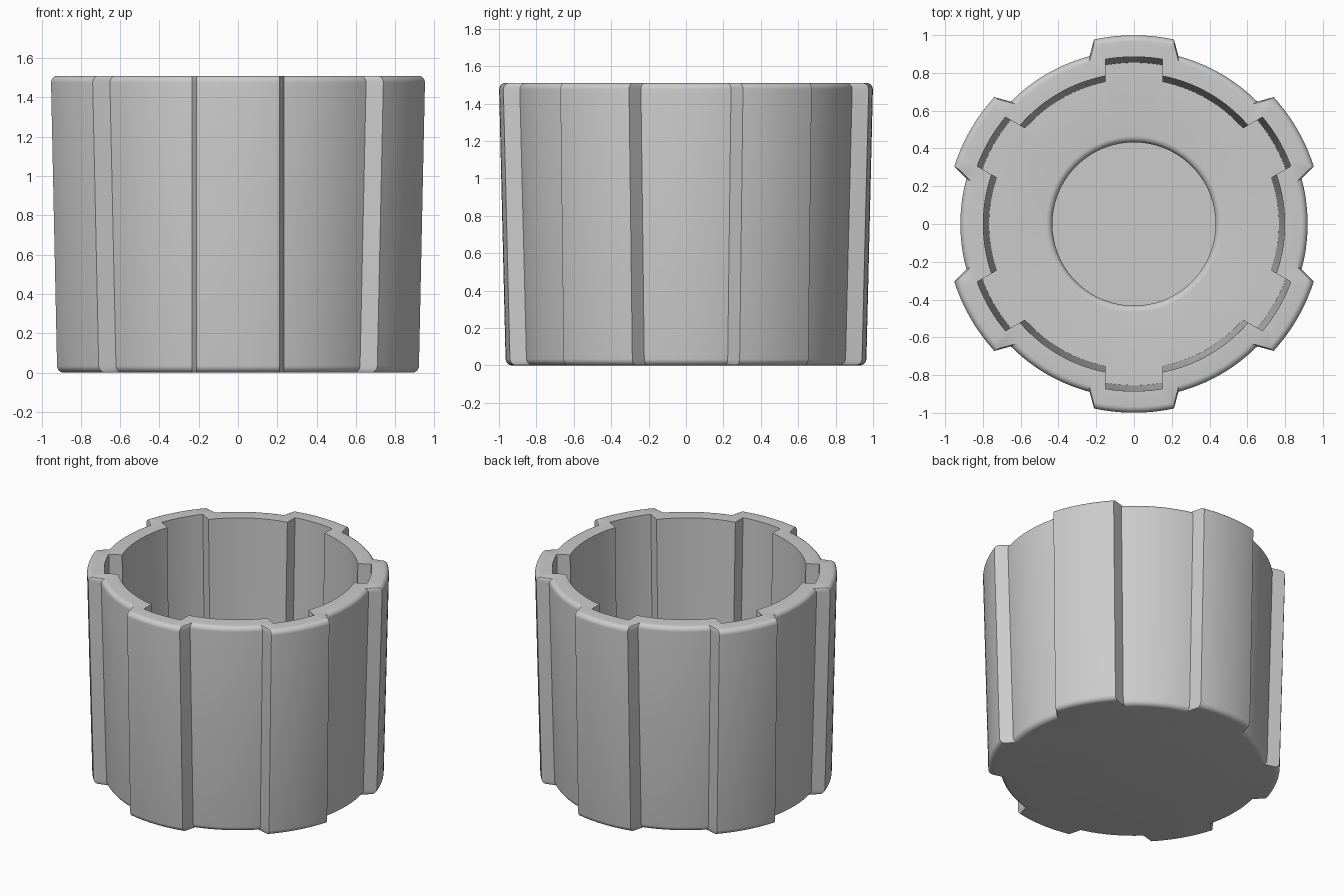
import bpy, bmesh, math

cube = bpy.data.objects.get("Cube")
if cube:
    bpy.data.objects.remove(cube, do_unlink=True)

HEIGHT, FLOOR, POCKET = 1.51, 0.22, 0.12
DRAFT = 0.036 / HEIGHT      # wall lean per unit of height
FILLET, STEPS = 0.035, 6
LOBES, LOBE_SEG, GROOVE_SEG = 6, 10, 14
COUNT = LOBES * (LOBE_SEG + GROOVE_SEG + 2)


def outline(r_lobe, r_groove, w_lobe, w_groove):
    """Closed lobed outline: raised arcs with flat flanks between lower arcs."""
    a = math.asin(w_lobe / r_lobe)
    b = math.asin(w_groove / r_groove)
    pitch = math.tau / LOBES
    pts = []
    for k in range(LOBES):
        mid = math.pi / 2 + k * pitch
        arcs = ((r_lobe, mid - a, mid + a, LOBE_SEG),
                (r_groove, mid + b, mid + pitch - b, GROOVE_SEG))
        for r, start, end, seg in arcs:
            for i in range(seg + 1):
                t = start + (end - start) * i / seg
                pts.append((r * math.cos(t), r * math.sin(t)))
    return pts


def outer(z, inset=0.0):
    d = (HEIGHT - z) * DRAFT + inset
    return outline(1.0 - d, 0.92 - d, 0.212, 0.235), z


def inner(z):
    d = (HEIGHT - z) * DRAFT
    return outline(0.885 - d, 0.798 - d, 0.15, 0.15), z


def circle(r, z):
    # Follows the outline's own angles so that the floor bridges cleanly
    pts = []
    for x, y in inner(FLOOR)[0]:
        s = r / math.hypot(x, y)
        pts.append((x * s, y * s))
    return pts, z


# Section loops from the base, up the outside, over the rim and down the inside
arc = [i / STEPS * math.pi / 2 for i in range(STEPS + 1)]
loops = [outer(FILLET * (1 - math.sin(t)), FILLET * (1 - math.cos(t))) for t in reversed(arc)]
loops += [outer(HEIGHT - FILLET * (1 - math.sin(t)), FILLET * (1 - math.cos(t))) for t in arc]
loops += [inner(HEIGHT), inner(FLOOR)]
# Round pocket in the floor with a softened lip
loops += [circle(0.432 + 0.035 * (1 - math.sin(t)), FLOOR - 0.035 * (1 - math.cos(t))) for t in arc]
loops.append(circle(0.432, POCKET))

bm = bmesh.new()
rings = [[bm.verts.new((x, y, z)) for x, y in pts] for pts, z in loops]
for low, high in zip(rings, rings[1:]):
    for i in range(COUNT):
        j = (i + 1) % COUNT
        bm.faces.new((low[i], low[j], high[j], high[i]))
bm.faces.new(list(reversed(rings[0])))
bm.faces.new(rings[-1])
bmesh.ops.recalc_face_normals(bm, faces=bm.faces[:])

mesh = bpy.data.meshes.new("lobed_cup")
bm.to_mesh(mesh)
bm.free()
cup = bpy.data.objects.new("lobed_cup", mesh)
bpy.context.collection.objects.link(cup)

# Plain grey plastic
grey = bpy.data.materials.new("light grey")
grey.use_nodes = True
colour = (0.6, 0.6, 0.6, 1.0)
grey.diffuse_color = colour
grey.node_tree.nodes["Principled BSDF"].inputs["Base Color"].default_value = colour
mesh.materials.append(grey)

bpy.ops.object.select_all(action="DESELECT")
cup.select_set(True)
bpy.context.view_layer.objects.active = cup
bpy.ops.object.shade_smooth_by_angle(angle=math.radians(30))
